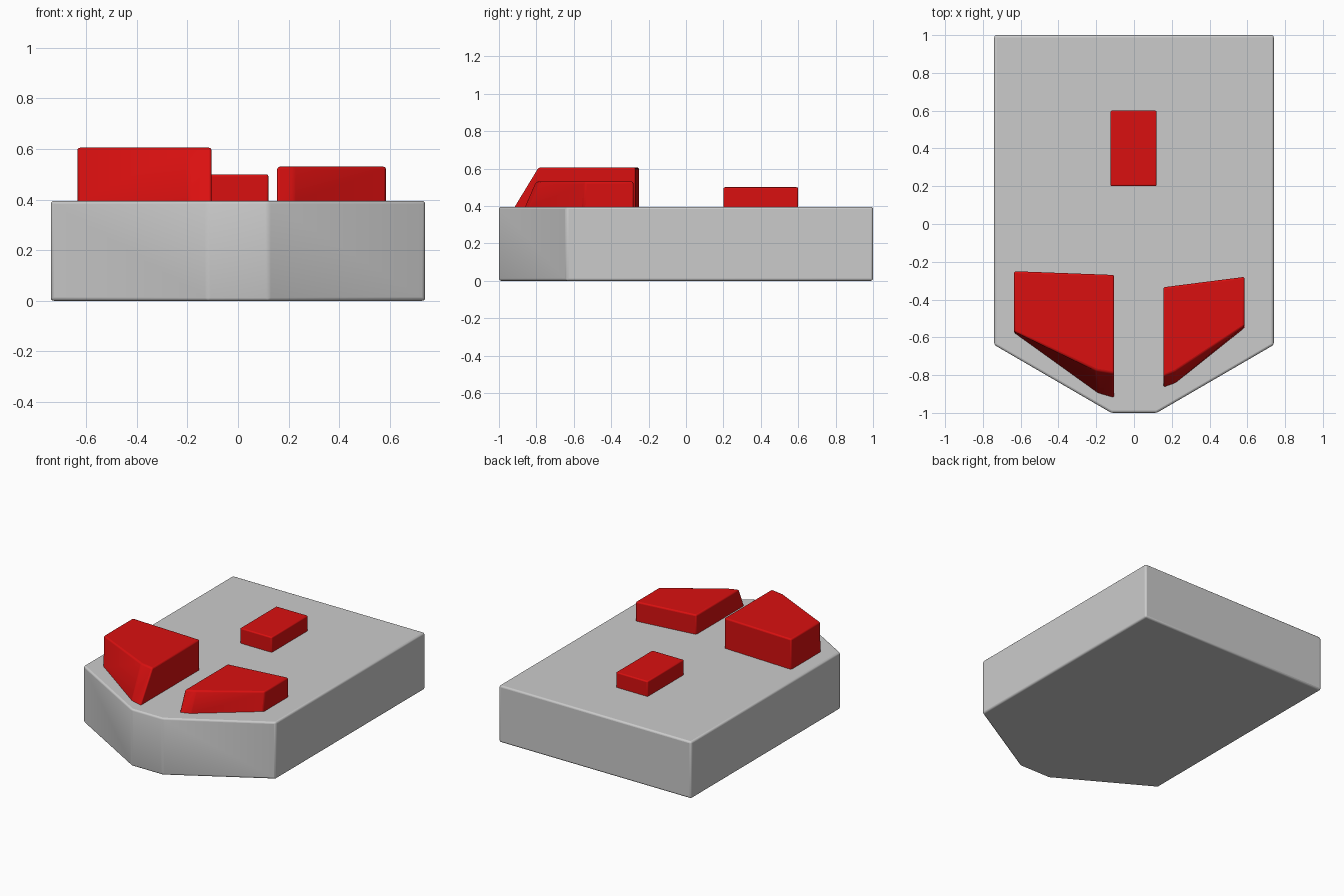
import bpy
import bmesh
import math

if "Cube" in bpy.data.objects:
    bpy.data.objects.remove(bpy.data.objects["Cube"], do_unlink=True)


def material(name, colour):
    mat = bpy.data.materials.new(name)
    mat.use_nodes = True
    mat.diffuse_color = colour
    mat.node_tree.nodes["Principled BSDF"].inputs["Base Color"].default_value = colour
    return mat


grey = material("light grey", (0.6, 0.6, 0.6, 1))
red = material("red", (0.7, 0.005, 0.005, 1))


def block(name, bottom, top, z0, z1, mat, bevel):
    """Loft between two matching outlines and soften the edges."""
    bm = bmesh.new()
    low = [bm.verts.new((x, y, z0)) for x, y in bottom]
    high = [bm.verts.new((x, y, z1)) for x, y in top]
    bm.faces.new(low)
    bm.faces.new(high)
    n = len(low)
    for i in range(n):
        j = (i + 1) % n
        bm.faces.new((low[i], low[j], high[j], high[i]))
    bmesh.ops.recalc_face_normals(bm, faces=bm.faces)
    mesh = bpy.data.meshes.new(name)
    bm.to_mesh(mesh)
    bm.free()
    mesh.materials.append(mat)
    obj = bpy.data.objects.new(name, mesh)
    bpy.context.collection.objects.link(obj)
    mod = obj.modifiers.new("soft edges", "BEVEL")
    mod.width = bevel
    mod.segments = 3
    mod.limit_method = "ANGLE"
    mod.angle_limit = math.radians(12)
    bpy.ops.object.select_all(action="DESELECT")
    obj.select_set(True)
    bpy.context.view_layer.objects.active = obj
    bpy.ops.object.shade_smooth_by_angle(angle=math.radians(35))
    return obj


# Slab with a blunt pointed front
half = [(0.74, 1), (0.74, -0.64), (0.12, -1)]
outline = half + [(-x, y) for x, y in reversed(half)]
block("base_slab", outline, outline, 0, 0.395, grey, 0.012)

# Small rear block
rear = [(-0.125, 0.2), (0.12, 0.2), (0.12, 0.6), (-0.125, 0.6)]
block("rear_block", rear, rear, 0.38, 0.5, red, 0.008)

# Taller right wedge with a sloping front
back = [(-0.105, -0.27), (-0.635, -0.25)]
block("right_wedge",
      back + [(-0.635, -0.575), (-0.19, -0.9), (-0.105, -0.925)],
      back + [(-0.635, -0.57), (-0.2, -0.775), (-0.105, -0.79)],
      0.385, 0.605, red, 0.01)

# Lower left wedge
back = [(0.585, -0.28), (0.155, -0.335)]
block("left_wedge",
      back + [(0.155, -0.868), (0.22, -0.845), (0.585, -0.55)],
      back + [(0.155, -0.805), (0.22, -0.78), (0.585, -0.54)],
      0.385, 0.53, red, 0.01)
